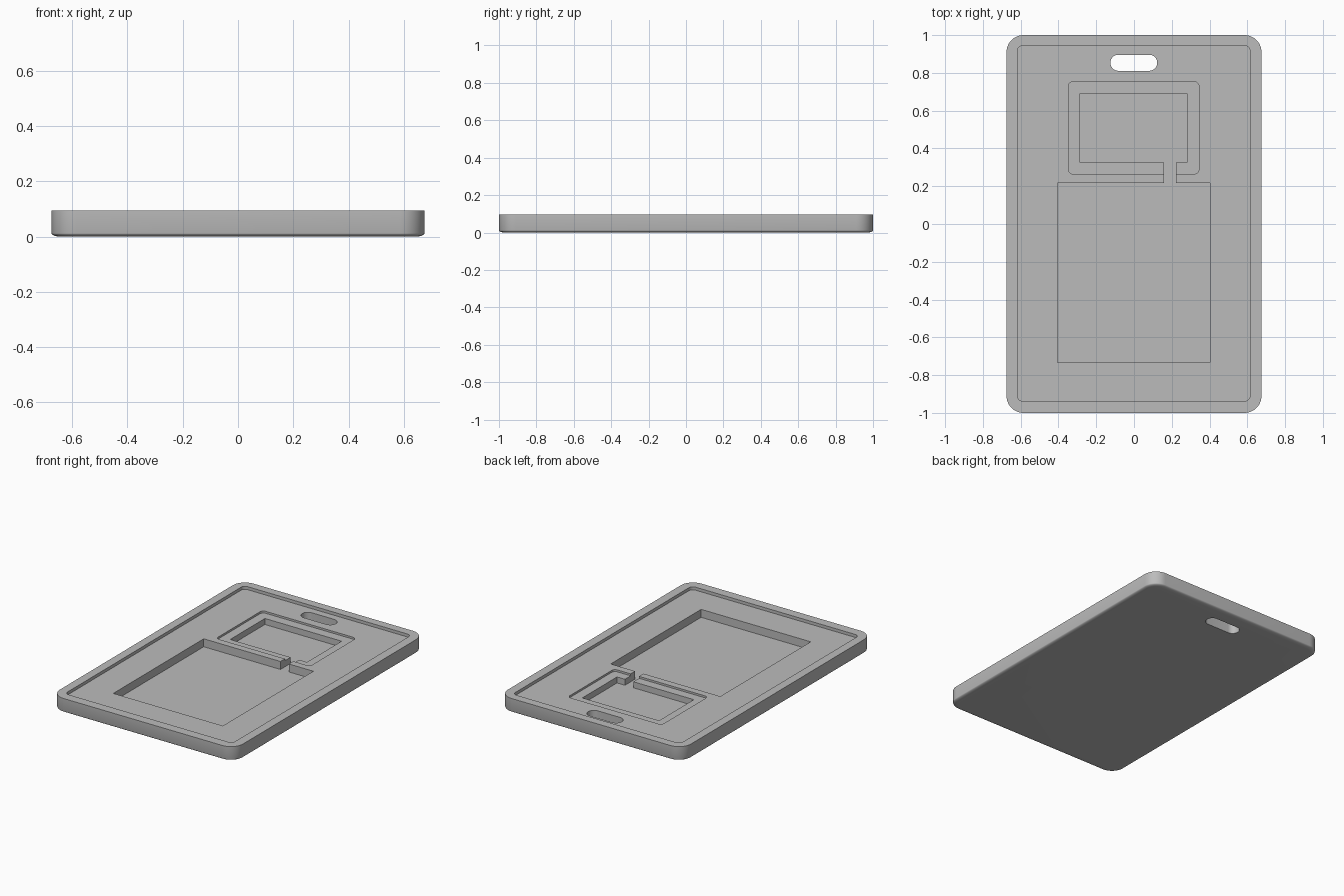
import bpy, bmesh, math

cube = bpy.data.objects.get("Cube")
if cube:
    bpy.data.objects.remove(cube)

grey = bpy.data.materials.new("plain grey")
grey.use_nodes = True
colour = (0.5, 0.5, 0.5, 1)
grey.diffuse_color = colour
grey.node_tree.nodes["Principled BSDF"].inputs["Base Color"].default_value = colour


def outline(x0, x1, y0, y1, r, steps=10):
    """Rounded rectangle outline, counter-clockwise; square when r is 0."""
    if r <= 0:
        return [(x1, y1), (x0, y1), (x0, y0), (x1, y0)]
    centres = [(x1 - r, y1 - r), (x0 + r, y1 - r), (x0 + r, y0 + r), (x1 - r, y0 + r)]
    points = []
    for corner, (cx, cy) in enumerate(centres):
        for i in range(steps + 1):
            a = math.pi / 2 * (corner + i / steps)
            points.append((cx + r * math.cos(a), cy + r * math.sin(a)))
    return points


def loft(name, layers):
    """Closed solid through a stack of (outline, height) layers."""
    bm = bmesh.new()
    rings = [[bm.verts.new((x, y, z)) for x, y in pts] for pts, z in layers]
    bm.faces.new(rings[0][::-1])
    bm.faces.new(rings[-1])
    n = len(rings[0])
    for low, high in zip(rings, rings[1:]):
        for i in range(n):
            j = (i + 1) % n
            bm.faces.new((low[i], low[j], high[j], high[i]))
    mesh = bpy.data.meshes.new(name)
    bm.to_mesh(mesh)
    bm.free()
    mesh.materials.append(grey)
    obj = bpy.data.objects.new(name, mesh)
    bpy.context.collection.objects.link(obj)
    return obj


# Main plate with a softened lower edge
W, L, TOP, R = 0.675, 1.0, 0.095, 0.09
EDGE_IN, EDGE_UP = 0.03, 0.012
layers = []
for i in range(7):
    a = math.pi / 2 * i / 6
    d = EDGE_IN * (1 - math.sin(a))
    z = EDGE_UP * (1 - math.cos(a))
    layers.append((outline(d - W, W - d, d - L, L - d, R - d), z))
layers.append((outline(-W, W, -L, L, R), TOP))
plate = loft("badge_holder_plate", layers)

# Recesses: name, x range, y range, corner radius, floor height
FACE, LEDGE, FLOOR = 0.075, 0.062, 0.022
recesses = [
    ("card_recess", -0.618, 0.615, -0.938, 0.944, 0.03, FACE),
    ("window_ledge", -0.348, 0.344, 0.265, 0.753, 0.025, LEDGE),
    ("window_pocket", -0.285, 0.28, 0.325, 0.69, 0, FLOOR),
    ("large_pocket", -0.405, 0.402, -0.733, 0.218, 0, FLOOR),
    ("channel", 0.16, 0.222, 0.2, 0.34, 0, FLOOR),
    ("strap_slot", -0.125, 0.123, 0.811, 0.896, 0.0424, -0.1),
]
bpy.context.view_layer.objects.active = plate
for name, x0, x1, y0, y1, r, floor in recesses:
    pts = outline(x0, x1, y0, y1, r)
    cutter = loft(name + "_cutter", [(pts, floor), (pts, 0.2)])
    cutter.hide_render = True
    mod = plate.modifiers.new(name, "BOOLEAN")
    mod.operation = "DIFFERENCE"
    mod.solver = "EXACT"
    mod.object = cutter
    bpy.ops.object.modifier_apply(modifier=mod.name)
    bpy.data.objects.remove(cutter)

# Smooth rounded corners, crisp pocket edges
bpy.ops.object.select_all(action="DESELECT")
plate.select_set(True)
bpy.ops.object.shade_smooth_by_angle(angle=math.radians(30))
